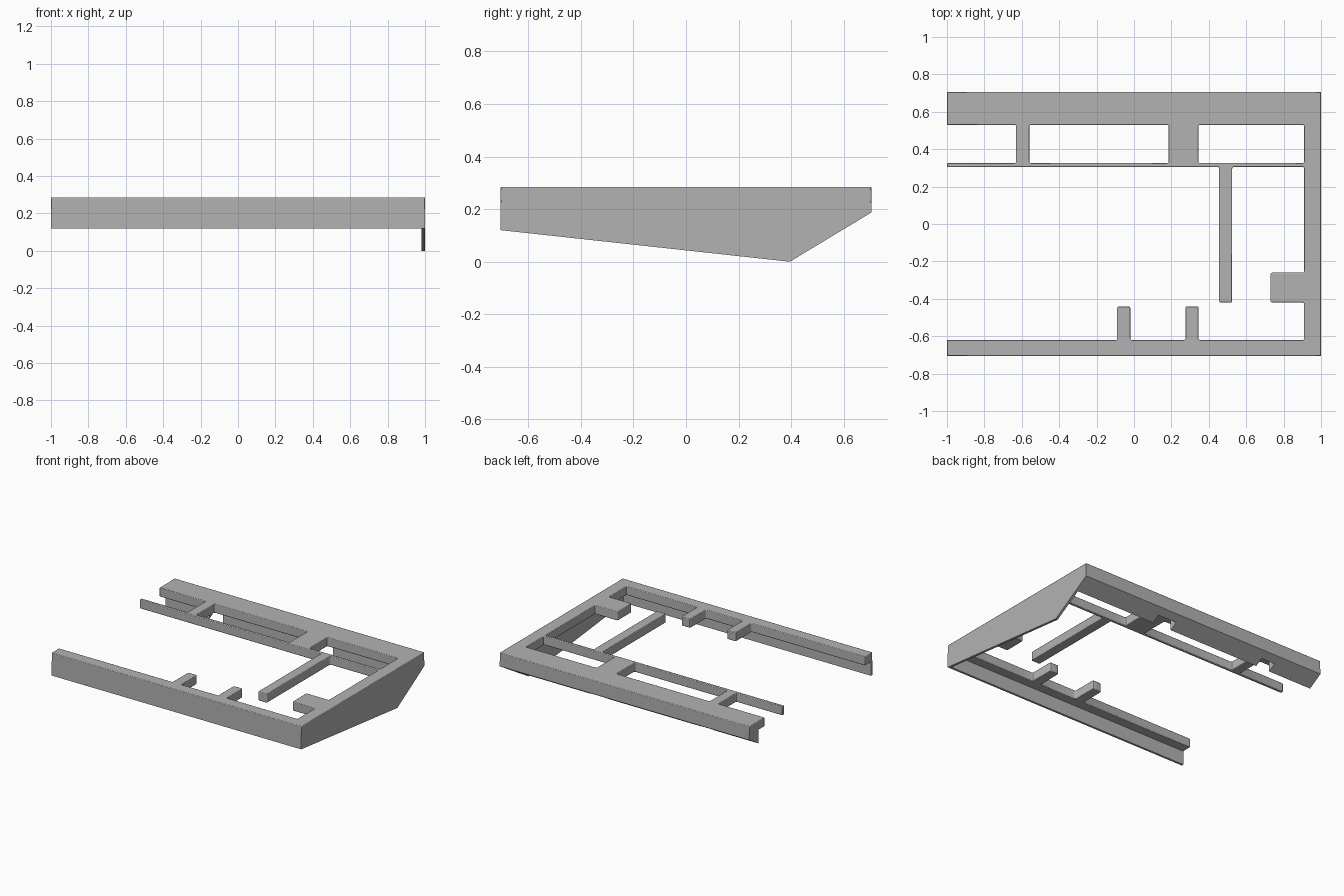
import bpy, bmesh
from math import radians

old = bpy.data.objects.get("Cube")
if old:
    bpy.data.objects.remove(old)

grey = bpy.data.materials.new("plain grey")
grey.use_nodes = True
grey.diffuse_color = (0.45, 0.45, 0.45, 1)
grey.node_tree.nodes["Principled BSDF"].inputs["Base Color"].default_value = grey.diffuse_color

TOP, UNDER = 0.285, 0.22
BACK = 0.705


def finish(name, bm, width):
    bmesh.ops.recalc_face_normals(bm, faces=bm.faces)
    mesh = bpy.data.meshes.new(name)
    bm.to_mesh(mesh)
    bm.free()
    ob = bpy.data.objects.new(name, mesh)
    bpy.context.collection.objects.link(ob)
    mesh.materials.append(grey)
    if width:
        bev = ob.modifiers.new("soft edges", 'BEVEL')
        bev.width, bev.segments = width, 2
        bev.limit_method, bev.angle_limit = 'ANGLE', radians(40)
    bpy.ops.object.select_all(action='DESELECT')
    ob.select_set(True)
    bpy.context.view_layer.objects.active = ob
    bpy.ops.object.shade_smooth_by_angle(angle=radians(30))
    return ob


def prism(name, profile, x0, x1, width=0):
    """Extrude a (y, z) profile along x."""
    bm = bmesh.new()
    face = bm.faces.new([bm.verts.new((x0, y, z)) for y, z in profile])
    res = bmesh.ops.extrude_face_region(bm, geom=[face])
    moved = [v for v in res["geom"] if isinstance(v, bmesh.types.BMVert)]
    bmesh.ops.translate(bm, verts=moved, vec=(x1 - x0, 0, 0))
    return finish(name, bm, width)


def plate(name, rects):
    """Union of rectangles (x0, x1, y0, y1) as one thick plate with rounded corners."""
    bm = bmesh.new()
    xs = sorted({v for r in rects for v in r[:2]})
    ys = sorted({v for r in rects for v in r[2:]})
    verts = {}

    def vert(x, y):
        if (x, y) not in verts:
            verts[x, y] = bm.verts.new((x, y, UNDER))
        return verts[x, y]

    for xa, xb in zip(xs, xs[1:]):
        for ya, yb in zip(ys, ys[1:]):
            cx, cy = (xa + xb) / 2, (ya + yb) / 2
            if any(r[0] < cx < r[1] and r[2] < cy < r[3] for r in rects):
                bm.faces.new([vert(xa, ya), vert(xb, ya), vert(xb, yb), vert(xa, yb)])
    res = bmesh.ops.extrude_face_region(bm, geom=bm.faces[:])
    moved = [v for v in res["geom"] if isinstance(v, bmesh.types.BMVert)]
    bmesh.ops.translate(bm, verts=moved, vec=(0, 0, TOP - UNDER))
    bmesh.ops.recalc_face_normals(bm, faces=bm.faces)
    corners = [e for e in bm.edges
               if abs(e.verts[0].co.z - e.verts[1].co.z) > 0.01
               and abs(e.verts[0].co.x) < 0.99
               and len(e.link_faces) == 2 and e.calc_face_angle() > 1]
    bmesh.ops.bevel(bm, geom=corners, offset=0.009, segments=3, profile=0.5, affect='EDGES')
    return finish(name, bm, 0.004)


# Top frame: three borders, thin rail, cross ribs and tabs
plate("top_frame", [
    (-1, 1, 0.53, BACK),            # back border
    (-1, 1, -BACK, -0.62),          # front border
    (0.91, 1, -BACK, BACK),         # side border
    (-1, 1, 0.305, 0.325),          # rail
    (-0.63, -0.56, 0.305, 0.53),    # narrow cross rib
    (0.185, 0.345, 0.305, 0.53),    # wide cross rib
    (0.455, 0.525, -0.42, 0.305),   # long rib
    (0.73, 0.91, -0.42, -0.26),     # side tab
    (-0.09, -0.02, -0.62, -0.44),   # front tabs
    (0.275, 0.345, -0.62, -0.44),
])

# Thin side wall with its pointed lower edge
LAP = UNDER + 0.005
prism("side_wall", [(-BACK, LAP), (-BACK, 0.12), (0.395, 0), (BACK, 0.187), (BACK, LAP)], 0.982, 1)

# Thin front wall
prism("front_wall", [(-BACK, LAP), (-BACK, 0.12), (-BACK + 0.016, 0.12), (-BACK + 0.016, LAP)], -1, 1)


def slope(y):
    return 0.187 - (BACK - y) * 0.187 / 0.31


# Back wall with a sloped underside, its inner part notched under the cross ribs
def back_piece(name, y0, y1, x0, x1):
    prism(name, [(y0, LAP), (y0, slope(y0)), (y1, slope(y1)), (y1, LAP)], x0, x1)


back_piece("back_wall", 0.655, BACK, -1, 1)
for i, (x0, x1) in enumerate([(-1, -0.65), (-0.54, 0.19), (0.34, 0.99)]):
    back_piece(f"back_wall_inner_{i + 1}", 0.60, 0.655, x0, x1)
